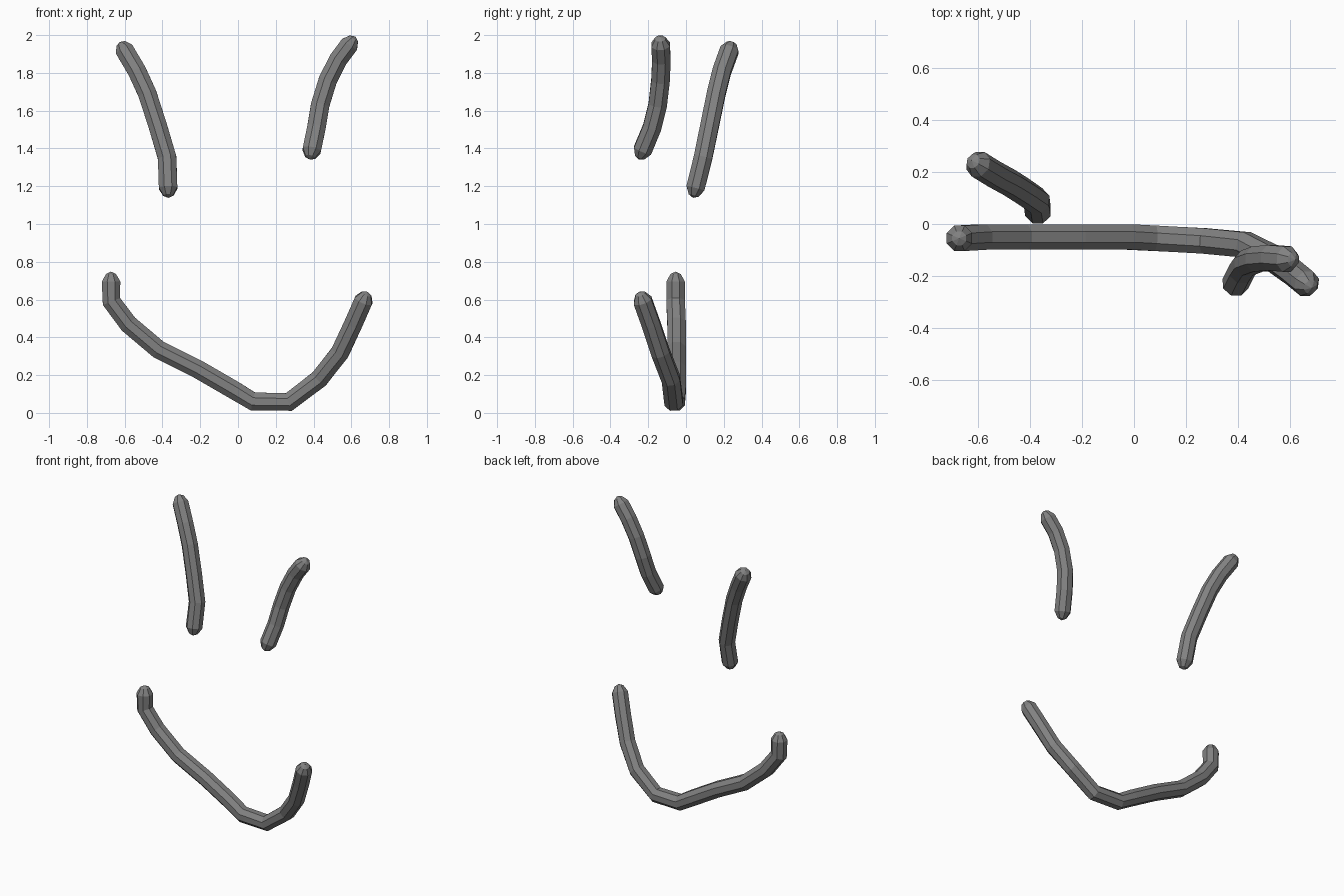
import bpy, bmesh, math
from mathutils import Vector

if "Cube" in bpy.data.objects:
    bpy.data.objects.remove(bpy.data.objects["Cube"], do_unlink=True)

SIDES = 8
RADIUS = 0.053

grey = bpy.data.materials.new("mid grey")
grey.use_nodes = True
colour = (0.22, 0.22, 0.22, 1)
grey.diffuse_color = colour
grey.node_tree.nodes["Principled BSDF"].inputs["Base Color"].default_value = colour


def tube(name, points):
    """Faceted round stroke along a path, with domed ends."""
    pts = [Vector(p) for p in points]
    tangents = [(pts[min(i + 1, len(pts) - 1)] - pts[max(i - 1, 0)]).normalized()
                for i in range(len(pts))]
    t0, t1 = tangents[0], tangents[-1]
    # Stations: centre, direction, radius; one smaller ring at each end makes the dome
    stations = [(pts[0] - t0 * RADIUS * 0.75, t0, RADIUS * 0.55)]
    stations += [(p, t, RADIUS) for p, t in zip(pts, tangents)]
    stations += [(pts[-1] + t1 * RADIUS * 0.75, t1, RADIUS * 0.55)]

    bm = bmesh.new()
    rings = []
    for centre, t, r in stations:
        u = Vector((0, 1, 0)).cross(t).normalized()
        v = t.cross(u)
        angles = [math.tau * (k + 0.5) / SIDES for k in range(SIDES)]
        rings.append([bm.verts.new(centre + (u * math.cos(a) + v * math.sin(a)) * r)
                      for a in angles])
    for a, b in zip(rings, rings[1:]):
        for k in range(SIDES):
            n = (k + 1) % SIDES
            bm.faces.new((a[k], a[n], b[n], b[k]))
    # Blunt tips
    for ring, tip in ((rings[0], pts[0] - t0 * RADIUS), (rings[-1], pts[-1] + t1 * RADIUS)):
        apex = bm.verts.new(tip)
        for k in range(SIDES):
            bm.faces.new((ring[k], ring[(k + 1) % SIDES], apex))
    bmesh.ops.recalc_face_normals(bm, faces=bm.faces)
    mesh = bpy.data.meshes.new(name)
    bm.to_mesh(mesh)
    bm.free()
    mesh.materials.append(grey)
    obj = bpy.data.objects.new(name, mesh)
    bpy.context.collection.objects.link(obj)
    return obj


# Upper strokes
tube("right_stroke", [(-0.37, 0.05, 1.19), (-0.375, 0.09, 1.35), (-0.425, 0.125, 1.52),
                      (-0.48, 0.16, 1.69), (-0.535, 0.19, 1.81), (-0.60, 0.23, 1.92)])
tube("left_stroke", [(0.39, -0.23, 1.39), (0.415, -0.18, 1.51), (0.435, -0.15, 1.63),
                     (0.475, -0.135, 1.76), (0.53, -0.13, 1.87), (0.59, -0.135, 1.95)])

# Long curved lower stroke
tube("lower_curve", [(-0.672, -0.055, 0.695), (-0.67, -0.055, 0.59), (-0.58, -0.05, 0.47),
                     (-0.42, -0.05, 0.335), (-0.21, -0.05, 0.23), (-0.02, -0.05, 0.12),
                     (0.08, -0.055, 0.06), (0.27, -0.065, 0.058), (0.43, -0.08, 0.18),
                     (0.54, -0.135, 0.32), (0.61, -0.185, 0.47), (0.665, -0.23, 0.595)])
